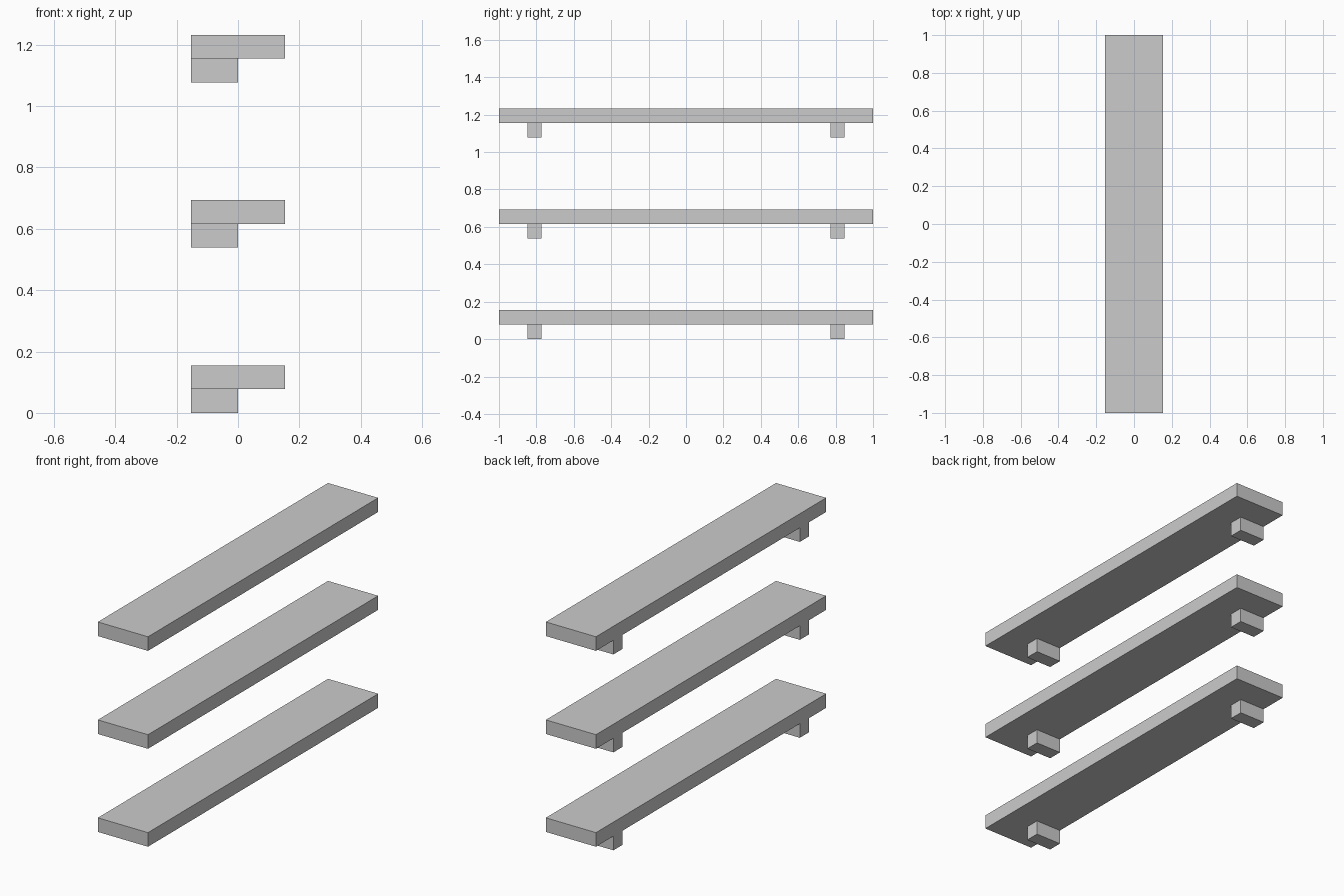
import bpy

if "Cube" in bpy.data.objects:
    bpy.data.objects.remove(bpy.data.objects["Cube"])

grey = bpy.data.materials.new("light_grey")
grey.diffuse_color = (0.6, 0.6, 0.6, 1.0)
grey.use_nodes = True
grey.node_tree.nodes["Principled BSDF"].inputs["Base Color"].default_value = grey.diffuse_color

DEPTH, THICK, SPACING = 0.305, 0.0775, 0.5385


def box(name, center, size):
    bpy.ops.mesh.primitive_cube_add(size=1, location=center)
    obj = bpy.context.object
    obj.name = name
    obj.scale = size
    bpy.ops.object.transform_apply(location=False, rotation=False, scale=True)
    obj.data.materials.append(grey)
    return obj


for i, level in enumerate(("lower", "middle", "upper")):
    z = i * SPACING
    # Long board
    box(f"{level}_shelf_board", (0, 0, z + THICK * 1.5), (DEPTH, 2.0, THICK))
    # Two short support blocks, flush with the -x edge
    for side, y in (("front", -0.81), ("back", 0.81)):
        box(f"{level}_{side}_bracket", (-DEPTH / 4, y, z + THICK / 2),
            (DEPTH / 2, THICK, THICK))
